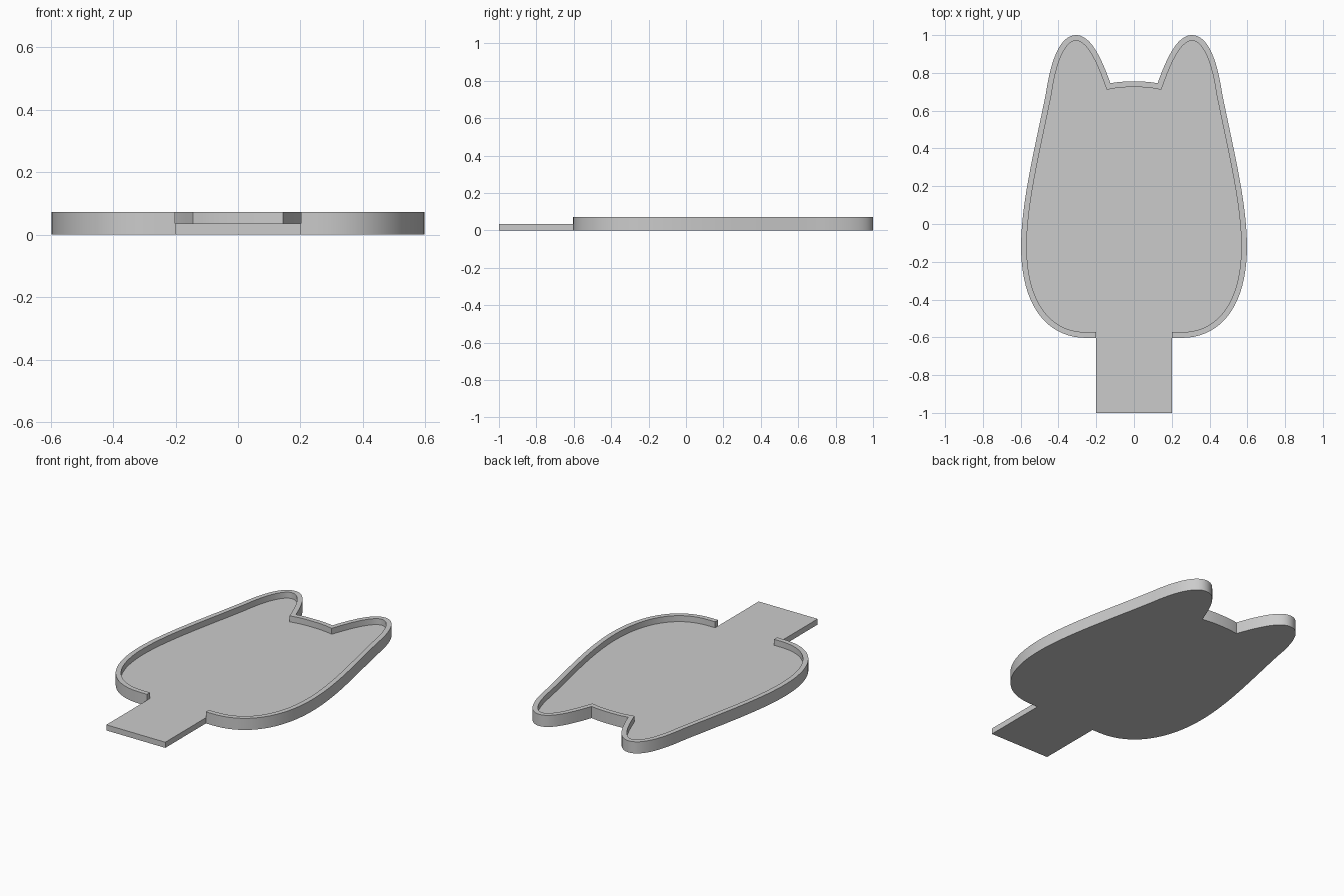
import bpy, bmesh, math
from mathutils import Vector
from mathutils.geometry import interpolate_bezier

if "Cube" in bpy.data.objects:
    bpy.data.objects.remove(bpy.data.objects["Cube"])

FLOOR, TOP, RIM = 0.035, 0.072, 0.03
TAB_X, TAB_Y = 0.202, -1.0

grey = bpy.data.materials.new("plain grey")
grey.use_nodes = True
colour = (0.6, 0.6, 0.6, 1)
grey.diffuse_color = colour
grey.node_tree.nodes["Principled BSDF"].inputs["Base Color"].default_value = colour

# Half outline: head top, ear inner side, ear outer side, flank, rounded bottom
curves = [
    ((0, 0.755), (0.05, 0.755), (0.09, 0.752), (0.125, 0.745)),
    ((0.125, 0.745), (0.18, 0.90), (0.235, 1.0), (0.307, 1.0)),
    ((0.307, 1.0), (0.39, 1.0), (0.44, 0.87), (0.465, 0.70)),
    ((0.465, 0.70), (0.52, 0.42), (0.598, 0.12), (0.598, -0.12)),
    ((0.598, -0.12), (0.598, -0.42), (0.47, -0.603), (0.25, -0.603)),
]
half = [Vector((0, 0.755))]
for a, b, c, d in curves:
    pts = interpolate_bezier(*[Vector((x, y, 0)) for x, y in (a, b, c, d)], 20)
    half += [p.to_2d() for p in pts[1:]]
half.append(Vector((TAB_X, -0.603)))
outer = half[::-1] + [Vector((-p.x, p.y)) for p in half[1:]]


def inset(path, width):
    """Offset an open counter-clockwise path inwards with mitred corners."""
    result = []
    for i, p in enumerate(path):
        ends = [(path[j], path[j + 1]) for j in (i - 1, i) if 0 <= j < len(path) - 1]
        normals = [Vector((a.y - b.y, b.x - a.x)).normalized() for a, b in ends]
        mid = sum(normals, Vector((0, 0))).normalized()
        result.append(p + mid * width / mid.dot(normals[0]))
    return result


inner = inset(outer, RIM)
bm = bmesh.new()


def ring(path, z):
    return [bm.verts.new((p.x, p.y, z)) for p in path]


def strip(low, high):
    for i in range(len(low) - 1):
        bm.faces.new((low[i], low[i + 1], high[i + 1], high[i]))


# Raised rim: outer wall, top edge and inner wall
base, middle, crest = (ring(outer, z) for z in (0, FLOOR, TOP))
lip, foot = ring(inner, TOP), ring(inner, FLOOR)
for low, high in ((base, middle), (middle, crest), (crest, lip), (lip, foot)):
    strip(low, high)

# Rim ends beside the opening
for i in (0, -1):
    bm.faces.new((middle[i], crest[i], lip[i], foot[i]))

# Tab sides, recessed floor and flat underside
tab = [Vector((-TAB_X, TAB_Y)), Vector((TAB_X, TAB_Y))]
tab_low, tab_high = ring(tab, 0), ring(tab, FLOOR)
strip([base[-1]] + tab_low + [base[0]], [middle[-1]] + tab_high + [middle[0]])
bm.faces.new([middle[0]] + foot + [middle[-1]] + tab_high)
bm.faces.new(base + tab_low)
bmesh.ops.recalc_face_normals(bm, faces=bm.faces)

mesh = bpy.data.meshes.new("eared_tray")
bm.to_mesh(mesh)
bm.free()
mesh.materials.append(grey)
tray = bpy.data.objects.new("eared_tray", mesh)
bpy.context.collection.objects.link(tray)
bpy.context.view_layer.objects.active = tray
tray.select_set(True)
bpy.ops.object.shade_smooth_by_angle(angle=math.radians(30))
